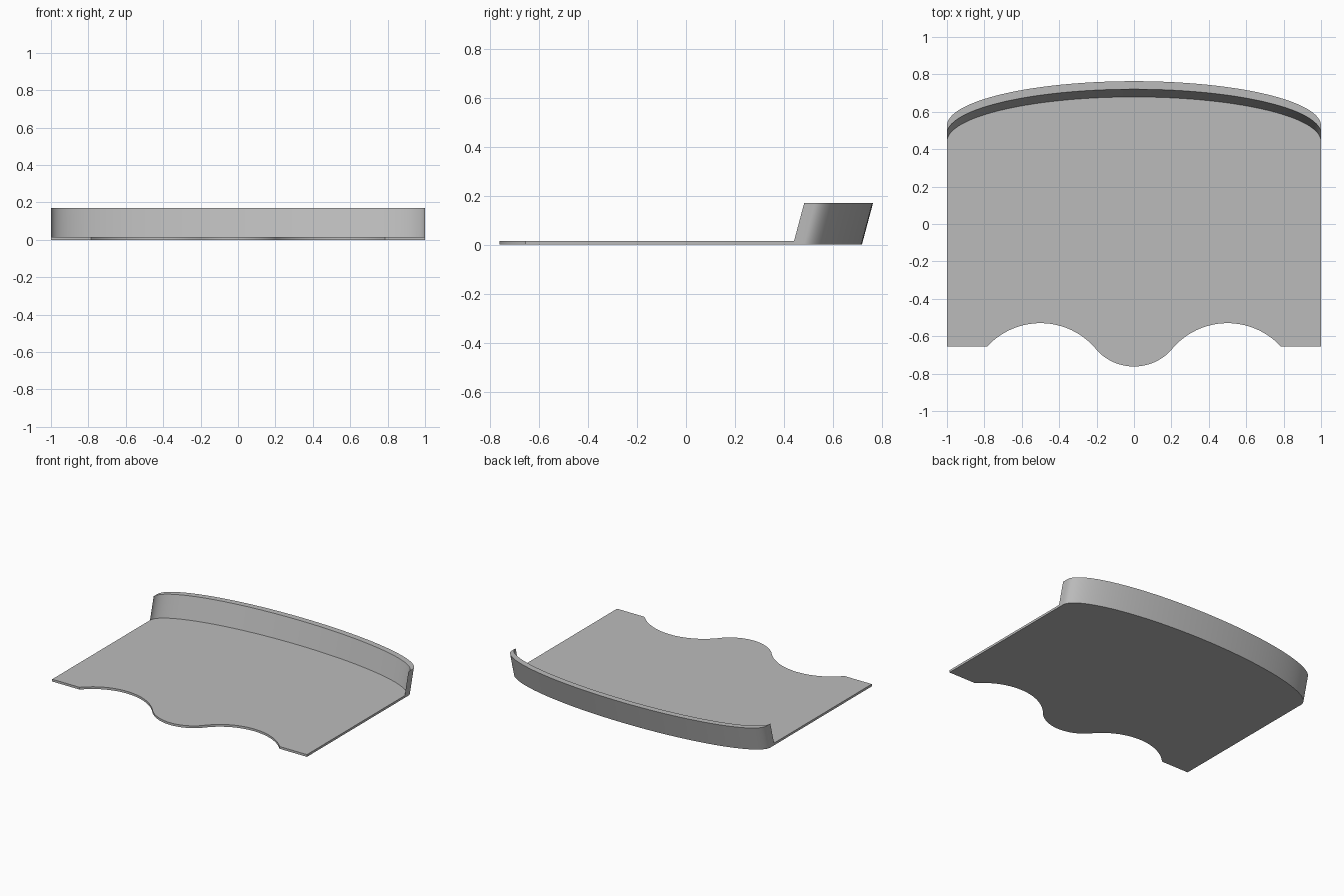
import bpy, bmesh, math

cube = bpy.data.objects.get("Cube")
if cube:
    bpy.data.objects.remove(cube, do_unlink=True)

PLATE_HEIGHT = 0.016
WALL_HEIGHT = 0.17
LEAN = math.tan(math.radians(15))   # backward lean of the rear wall
THICKNESS = 0.043

grey = bpy.data.materials.new("plain grey")
grey.use_nodes = True
colour = (0.5, 0.5, 0.5, 1)
grey.diffuse_color = colour
grey.node_tree.nodes["Principled BSDF"].inputs["Base Color"].default_value = colour


def arc(cx, cy, rx, ry, start, end, steps):
    """Points along an elliptical arc, angles in degrees."""
    angles = [math.radians(start + (end - start) * i / steps) for i in range(steps + 1)]
    return [(cx + rx * math.cos(a), cy + ry * math.sin(a)) for a in angles]


def prism(name, outline, height):
    """Extrude an outline upward; its rear points lean back."""
    bm = bmesh.new()
    bottom = [bm.verts.new((x, y, 0)) for x, y in outline]
    top = [bm.verts.new((x, y + (LEAN * height if y > 0 else 0), height)) for x, y in outline]
    bm.faces.new(bottom)
    bm.faces.new(top)
    n = len(outline)
    for i in range(n):
        j = (i + 1) % n
        bm.faces.new((bottom[i], bottom[j], top[j], top[i]))
    bmesh.ops.recalc_face_normals(bm, faces=bm.faces)
    mesh = bpy.data.meshes.new(name)
    bm.to_mesh(mesh)
    bm.free()
    mesh.materials.append(grey)
    obj = bpy.data.objects.new(name, mesh)
    bpy.context.collection.objects.link(obj)
    bpy.ops.object.select_all(action="DESELECT")
    obj.select_set(True)
    bpy.context.view_layer.objects.active = obj
    bpy.ops.object.shade_smooth_by_angle(angle=math.radians(30))
    return obj


# Rear curves, from the left end to the right end
outer_y = 0.48
outer = arc(0, outer_y, 1, 0.238, 0, 180, 96)
inner = arc(0, outer_y - THICKNESS, 1, 0.238, 0, 180, 96)

# Front edge: straight corners, two scooped notches and a rounded centre tongue
notch = (0.387, 0.387)
right_notch = arc(-0.5, -0.917, *notch, 137.4, 40.3, 28)
left_notch = arc(0.5, -0.917, *notch, 139.7, 42.6, 28)
tongue = arc(0, -0.492, 0.27, 0.27, 220, 320, 28)
front = [(-1, -0.655)] + right_notch + tongue[1:-1] + left_notch + [(1, -0.655)]

# Flat base plate
prism("base_plate", inner + front, PLATE_HEIGHT)

# Curved, leaning rear wall
prism("rear_wall", outer + inner[::-1], WALL_HEIGHT)
